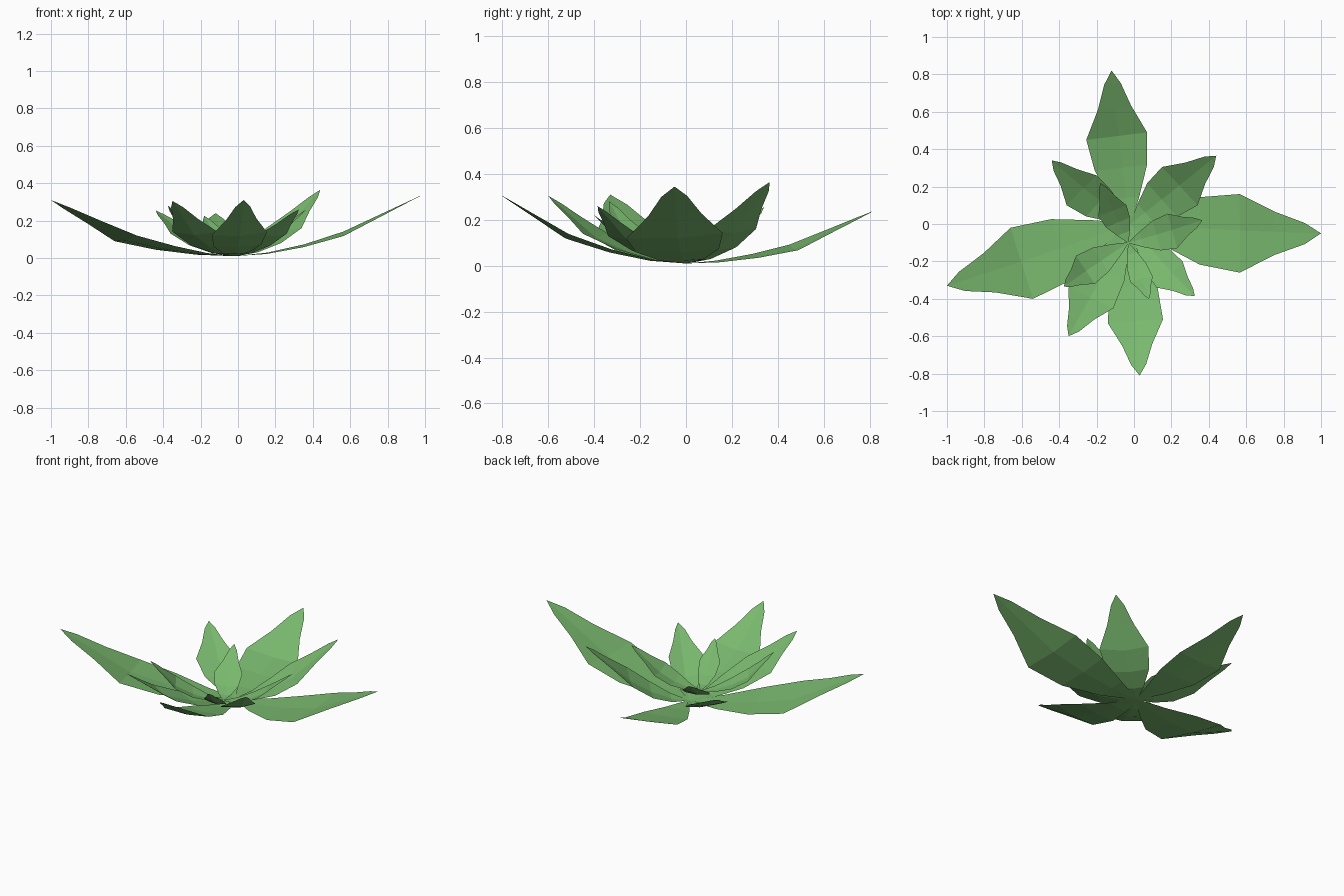
import bpy
from mathutils import Vector

if "Cube" in bpy.data.objects:
    bpy.data.objects.remove(bpy.data.objects["Cube"])

green = bpy.data.materials.new("leaf_green")
green.diffuse_color = (0.19, 0.48, 0.155, 1)
green.use_nodes = True
green.node_tree.nodes["Principled BSDF"].inputs["Base Color"].default_value = green.diffuse_color

# fraction of the way to the widest point / share of width, then widest to tip
LOWER = [(0.0, 0.03), (0.3, 0.45), (0.64, 0.86), (1.0, 1.0)]
UPPER = [(0.43, 0.55), (0.8, 0.27)]
# the two rings of leaves grow from slightly different points
STEM = Vector((-0.02, 0.0, 0.01))
BUD = Vector((-0.03, -0.1, 0.035))


def leaf(name, root, tip, side_a, side_b, z_wide, tilt=0.0, sink=0.12):
    """Pointed leaf with a sunken midrib, bending up from its root to its tip."""
    base, tip_xy, tip_z = root.xy, Vector(tip[:2]), tip[2]
    axis = (tip_xy - base).normalized()
    across = Vector((-axis.y, axis.x))
    length = (tip_xy - base).length

    def frame(p):
        q = Vector(p) - base
        return q.dot(axis), q.dot(across)

    def line(s, w, rise):
        pts = []
        for u, g in LOWER:
            z = root.z + (z_wide - root.z) * u ** 1.7 + rise * u
            p = base + axis * (s * u) + across * (w * g)
            pts.append((p.x, p.y, max(z, 0)))
        for v, h in UPPER:
            z = z_wide + (tip_z - z_wide) * v + rise * (1 - v)
            p = base + axis * (s + (length - s) * v) + across * (w * h)
            pts.append((p.x, p.y, z))
        return pts

    (sa, wa), (sb, wb) = sorted((frame(side_a), frame(side_b)), key=lambda f: -f[1])
    n = len(LOWER) + len(UPPER)
    verts = (line(sa, wa, tilt)
             + line((sa + sb) / 2, (wa + wb) * 0.15, -z_wide * sink)
             + line(sb, wb, -tilt))
    verts.append(tuple(tip))
    faces = []
    for r in (0, n):
        for i in range(n - 1):
            faces.append((r + i, r + n + i, r + n + i + 1, r + i + 1))
        faces.append((r + n - 1, r + 2 * n - 1, 3 * n))
    me = bpy.data.meshes.new(name)
    me.from_pydata(verts, [], faces)
    me.materials.append(green)
    bpy.context.collection.objects.link(bpy.data.objects.new(name, me))


# outer leaves, each slightly twisted the same way
leaf("outer_leaf_right", STEM, (1.0, -0.05, 0.345), (0.565, 0.16), (0.565, -0.26), 0.13, 0.012, 0.08)
leaf("outer_leaf_left", STEM, (-1.0, -0.33, 0.31), (-0.66, -0.02), (-0.54, -0.40), 0.105, 0.015, 0.1)
leaf("outer_leaf_back", STEM, (-0.12, 0.82, 0.24), (-0.255, 0.45), (0.07, 0.49), 0.08, 0.012, 0.1)
leaf("outer_leaf_front", STEM, (0.03, -0.81, 0.31), (-0.14, -0.53), (0.155, -0.51), 0.13, 0.008, 0.1)

# middle leaves
leaf("middle_leaf_back_right", STEM, (0.44, 0.365, 0.365), (0.15, 0.305), (0.34, 0.10), 0.16)
leaf("middle_leaf_back_left", STEM, (-0.44, 0.34, 0.255), (-0.2, 0.26), (-0.36, 0.10), 0.13)
leaf("middle_leaf_front_left", STEM, (-0.35, -0.6, 0.305), (-0.35, -0.34), (-0.11, -0.45), 0.14)
leaf("middle_leaf_front_right", STEM, (0.325, -0.385, 0.26), (0.26, -0.2), (0.12, -0.34), 0.13)

# inner leaves
leaf("inner_leaf_right", BUD, (0.365, 0.02, 0.26), (0.18, 0.055), (0.23, -0.13), 0.13)
leaf("inner_leaf_back", BUD, (-0.18, 0.22, 0.225), (-0.19, 0.04), (-0.04, 0.10), 0.12)
leaf("inner_leaf_left", BUD, (-0.375, -0.335, 0.28), (-0.31, -0.17), (-0.21, -0.32), 0.14)
leaf("inner_leaf_front", BUD, (0.08, -0.4, 0.22), (-0.02, -0.31), (0.1, -0.28), 0.13)
